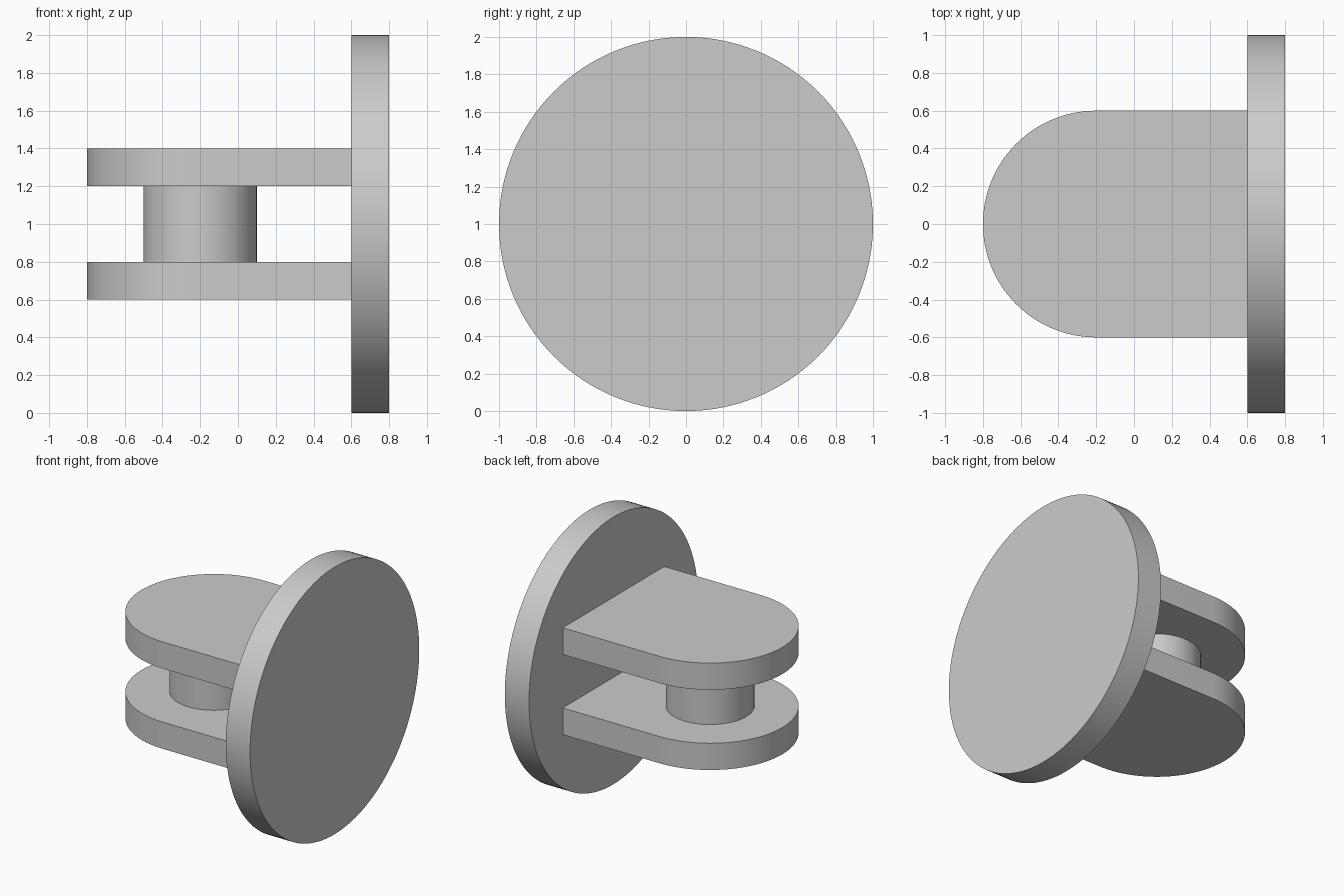
import bpy
import bmesh
from math import pi, sin, cos
from mathutils import Matrix

cube = bpy.data.objects.get("Cube")
if cube:
    bpy.data.objects.remove(cube, do_unlink=True)

GREY = (0.6, 0.6, 0.6, 1)
grey = bpy.data.materials.new("plain grey")
grey.use_nodes = True
grey.diffuse_color = GREY
grey.node_tree.nodes["Principled BSDF"].inputs["Base Color"].default_value = GREY


def extrude_profile(name, points, depth, matrix):
    """Extrude a flat outline along its local z, then place it."""
    bm = bmesh.new()
    face = bm.faces.new([bm.verts.new((x, y, 0)) for x, y in points])
    top = bmesh.ops.extrude_face_region(bm, geom=[face])["geom"]
    verts = [v for v in top if isinstance(v, bmesh.types.BMVert)]
    bmesh.ops.translate(bm, verts=verts, vec=(0, 0, depth))
    bmesh.ops.recalc_face_normals(bm, faces=bm.faces)
    bm.transform(matrix)
    mesh = bpy.data.meshes.new(name)
    bm.to_mesh(mesh)
    bm.free()
    mesh.materials.append(grey)
    obj = bpy.data.objects.new(name, mesh)
    bpy.context.collection.objects.link(obj)
    bpy.ops.object.select_all(action="DESELECT")
    obj.select_set(True)
    bpy.context.view_layer.objects.active = obj
    bpy.ops.object.shade_smooth_by_angle(angle=pi / 6)
    return obj


def arc(radius, start, end, steps):
    angles = [start + (end - start) * i / steps for i in range(steps + 1)]
    return [(radius * cos(a), radius * sin(a)) for a in angles]


def circle(radius, steps=128):
    return arc(radius, 0, 2 * pi, steps)[:-1]


# Upright round flange facing sideways
extrude_profile("round_flange", circle(1), 0.2,
                Matrix.Translation((0.6, 0, 1)) @ Matrix.Rotation(pi / 2, 4, "Y"))

# Two clevis arms with rounded free ends
arm_outline = arc(0.6, pi / 2, 3 * pi / 2, 64) + [(0.8, -0.6), (0.8, 0.6)]
for name, z in (("lower_arm", 0.6), ("upper_arm", 1.2)):
    extrude_profile(name, arm_outline, 0.2, Matrix.Translation((-0.2, 0, z)))

# Pin joining the arms
extrude_profile("pin", circle(0.3), 0.4, Matrix.Translation((-0.2, 0, 0.8)))
